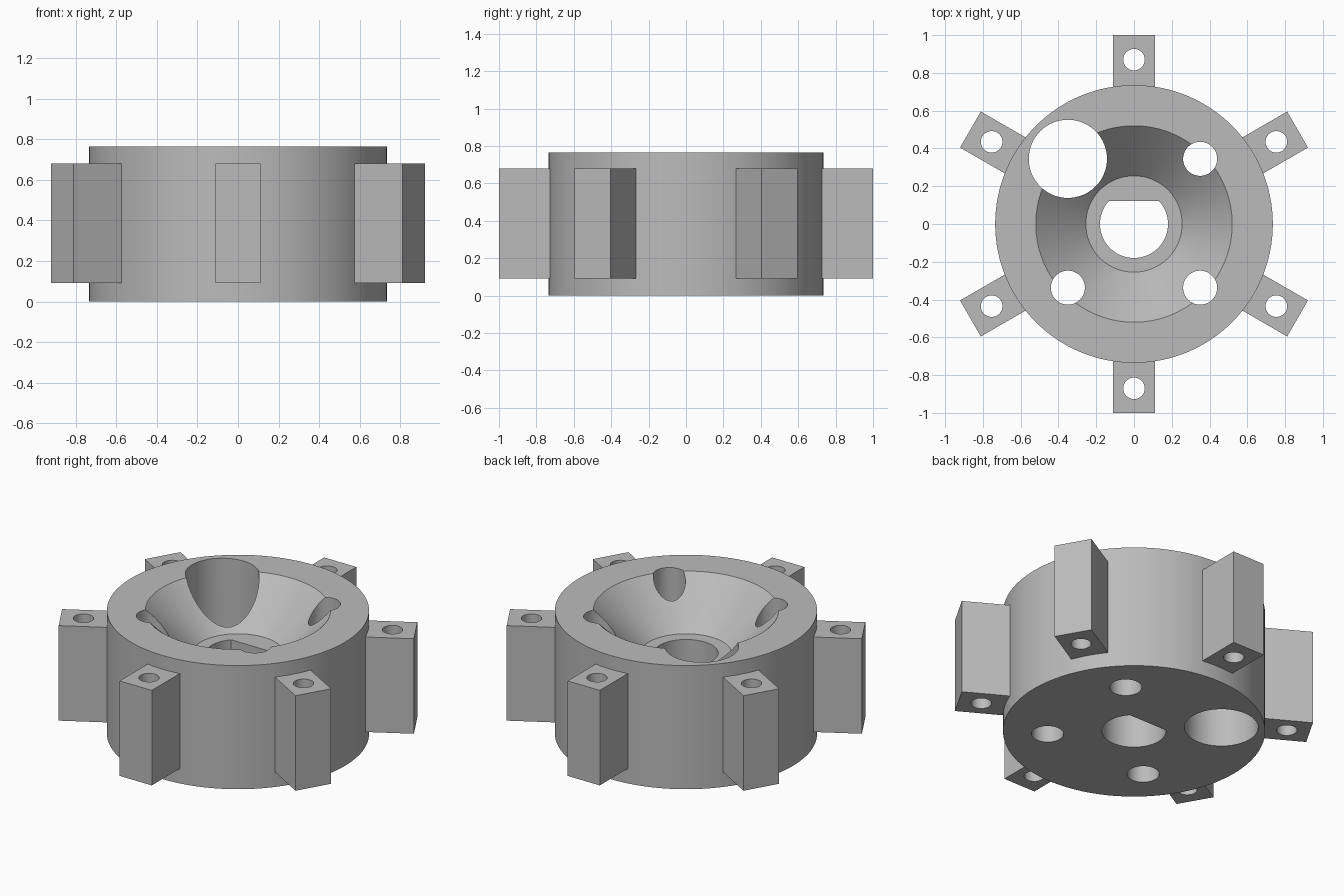
import bpy
import bmesh
from math import cos, sin, pi, radians
from mathutils import Matrix

cube = bpy.data.objects.get("Cube")
if cube:
    bpy.data.objects.remove(cube, do_unlink=True)

HEIGHT = 0.765
SEGMENTS = 128

grey = bpy.data.materials.new("grey")
grey.use_nodes = True
COLOR = (0.5, 0.5, 0.5, 1)
grey.diffuse_color = COLOR
grey.node_tree.nodes["Principled BSDF"].inputs["Base Color"].default_value = COLOR


def make_object(name, bm):
    bmesh.ops.recalc_face_normals(bm, faces=bm.faces[:])
    mesh = bpy.data.meshes.new(name)
    bm.to_mesh(mesh)
    bm.free()
    mesh.materials.append(grey)
    obj = bpy.data.objects.new(name, mesh)
    bpy.context.collection.objects.link(obj)
    return obj


def prism(name, outline, bottom, top):
    """Extrude a flat outline upward."""
    bm = bmesh.new()
    face = bm.faces.new([bm.verts.new((x, y, bottom)) for x, y in outline])
    side = bmesh.ops.extrude_face_region(bm, geom=[face])["geom"]
    verts = [v for v in side if isinstance(v, bmesh.types.BMVert)]
    bmesh.ops.translate(bm, verts=verts, vec=(0, 0, top - bottom))
    return make_object(name, bm)


def circle(x, y, radius, count=64):
    return [(x + radius * cos(2 * pi * i / count),
             y + radius * sin(2 * pi * i / count)) for i in range(count)]


def lathe(name, profile):
    """Spin a radius/height profile around z; both ends are capped."""
    bm = bmesh.new()
    rings = [[bm.verts.new((x, y, z)) for x, y in circle(0, 0, r, SEGMENTS)]
             for r, z in profile]
    for low, high in zip(rings, rings[1:]):
        for i in range(SEGMENTS):
            j = (i + 1) % SEGMENTS
            bm.faces.new((low[i], low[j], high[j], high[i]))
    bm.faces.new(rings[0])
    bm.faces.new(rings[-1])
    return make_object(name, bm)


def cut(target, cutters):
    for cutter in cutters:
        mod = target.modifiers.new("cut", "BOOLEAN")
        mod.operation = "DIFFERENCE"
        mod.solver = "EXACT"
        mod.object = cutter
        bpy.context.view_layer.objects.active = target
        bpy.ops.object.modifier_apply(modifier=mod.name)
    for cutter in cutters:
        bpy.data.objects.remove(cutter, do_unlink=True)


def smooth(obj):
    bpy.ops.object.select_all(action="DESELECT")
    obj.select_set(True)
    bpy.context.view_layer.objects.active = obj
    bpy.ops.object.shade_smooth_by_angle(angle=radians(30))


# Round body with a conical bowl and flat floor
body = lathe("body", [(0.735, 0), (0.735, HEIGHT), (0.52, HEIGHT), (0.255, 0.5)])

# Vertical holes: one large, three small, and a D-shaped shaft hole
holes = [(-0.35, 0.345, 0.207), (0.35, 0.345, 0.09),
         (-0.35, -0.337, 0.09), (0.35, -0.337, 0.09)]
cutters = [prism("hole_cutter", circle(*h), -0.1, 1) for h in holes]
d_outline = [p for p in circle(0, 0, 0.18, 96) if p[1] < 0.122]
start, end = 0, 0
half = (0.18 ** 2 - 0.122 ** 2) ** 0.5
right = [p for p in d_outline if p[0] >= 0 and p[1] >= 0]
rest = [p for p in d_outline if p not in right]
cutters.append(prism("shaft_cutter",
                     right + [(half, 0.122), (-half, 0.122)] + rest, -0.1, 1))
cut(body, cutters)
smooth(body)

# Six mounting lugs with vertical screw holes
for i in range(6):
    lug = prism(f"lug_{i + 1}", [(0.715, -0.11), (1, -0.11), (1, 0.11), (0.715, 0.11)],
                0.092, 0.68)
    cut(lug, [prism("screw_cutter", circle(0.87, 0, 0.057, 48), 0, 1)])
    lug.data.transform(Matrix.Rotation(radians(30 + 60 * i), 4, "Z"))
    smooth(lug)
